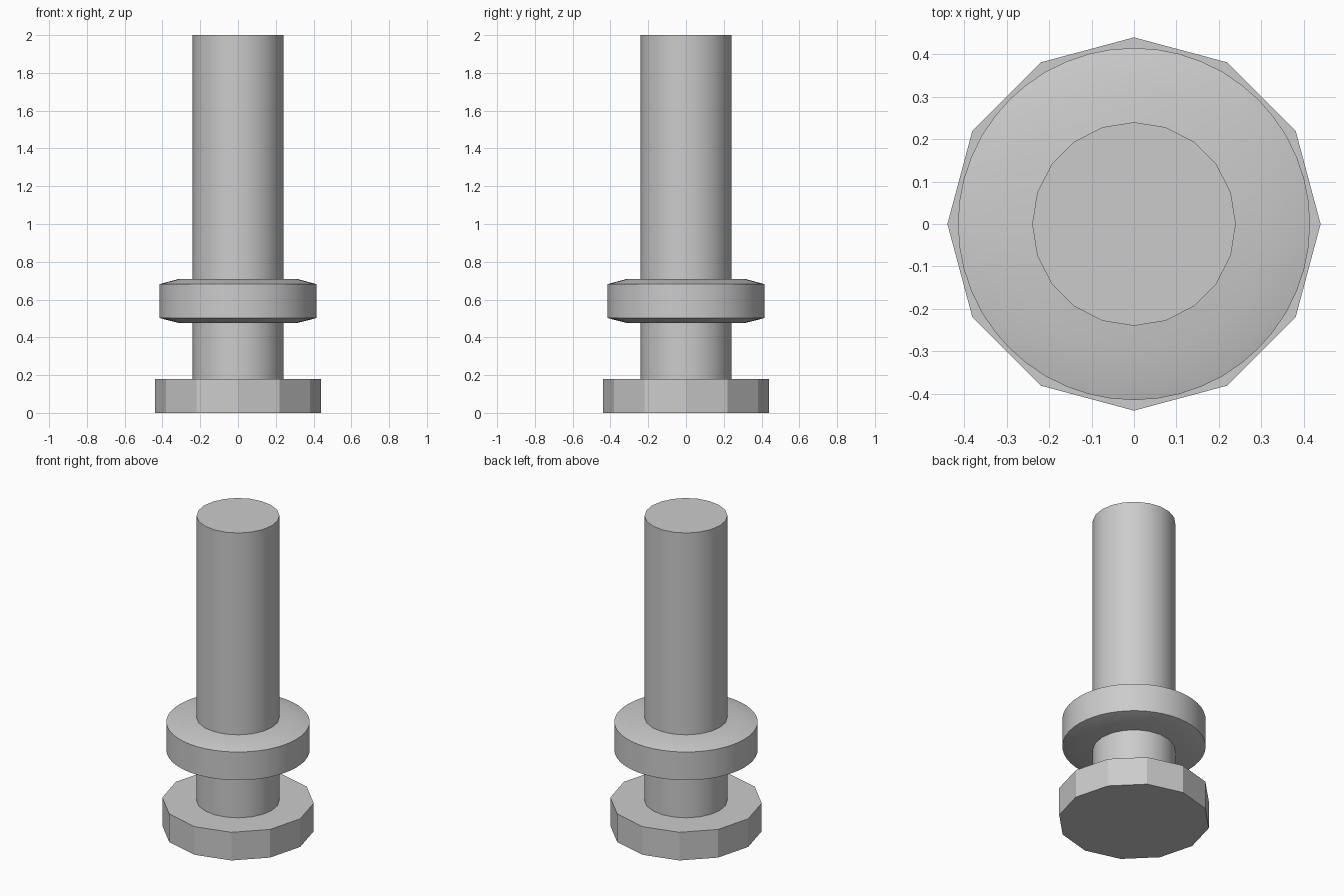
import bpy, math

cube = bpy.data.objects.get("Cube")
if cube:
    bpy.data.objects.remove(cube, do_unlink=True)

metal = bpy.data.materials.new("grey_metal")
metal.use_nodes = True
GREY = (0.6, 0.6, 0.6, 1)
metal.diffuse_color = GREY
metal.node_tree.nodes["Principled BSDF"].inputs["Base Color"].default_value = GREY


def lathe(name, sides, profile, smooth_angle=None):
    """Solid of revolution from (radius, height) rings, capped at both ends."""
    verts = [(r * math.cos(math.tau * i / sides), r * math.sin(math.tau * i / sides), z)
             for r, z in profile for i in range(sides)]
    faces = [tuple(reversed(range(sides)))]
    for k in range(len(profile) - 1):
        a, b = k * sides, (k + 1) * sides
        for i in range(sides):
            j = (i + 1) % sides
            faces.append((a + i, a + j, b + j, b + i))
    faces.append(tuple(range(len(verts) - sides, len(verts))))
    mesh = bpy.data.meshes.new(name)
    mesh.from_pydata(verts, [], faces)
    mesh.materials.append(metal)
    obj = bpy.data.objects.new(name, mesh)
    bpy.context.collection.objects.link(obj)
    if smooth_angle:
        bpy.ops.object.select_all(action="DESELECT")
        obj.select_set(True)
        bpy.context.view_layer.objects.active = obj
        bpy.ops.object.shade_smooth_by_angle(angle=math.radians(smooth_angle))
    return obj


# Faceted foot, round shaft and chamfered collar
lathe("base_plate", 12, [(0.44, 0), (0.44, 0.18)])
lathe("shaft", 20, [(0.24, 0.18), (0.24, 2)], 30)
lathe("collar", 48, [(0.31, 0.475), (0.415, 0.502), (0.415, 0.682), (0.31, 0.71)], 30)
